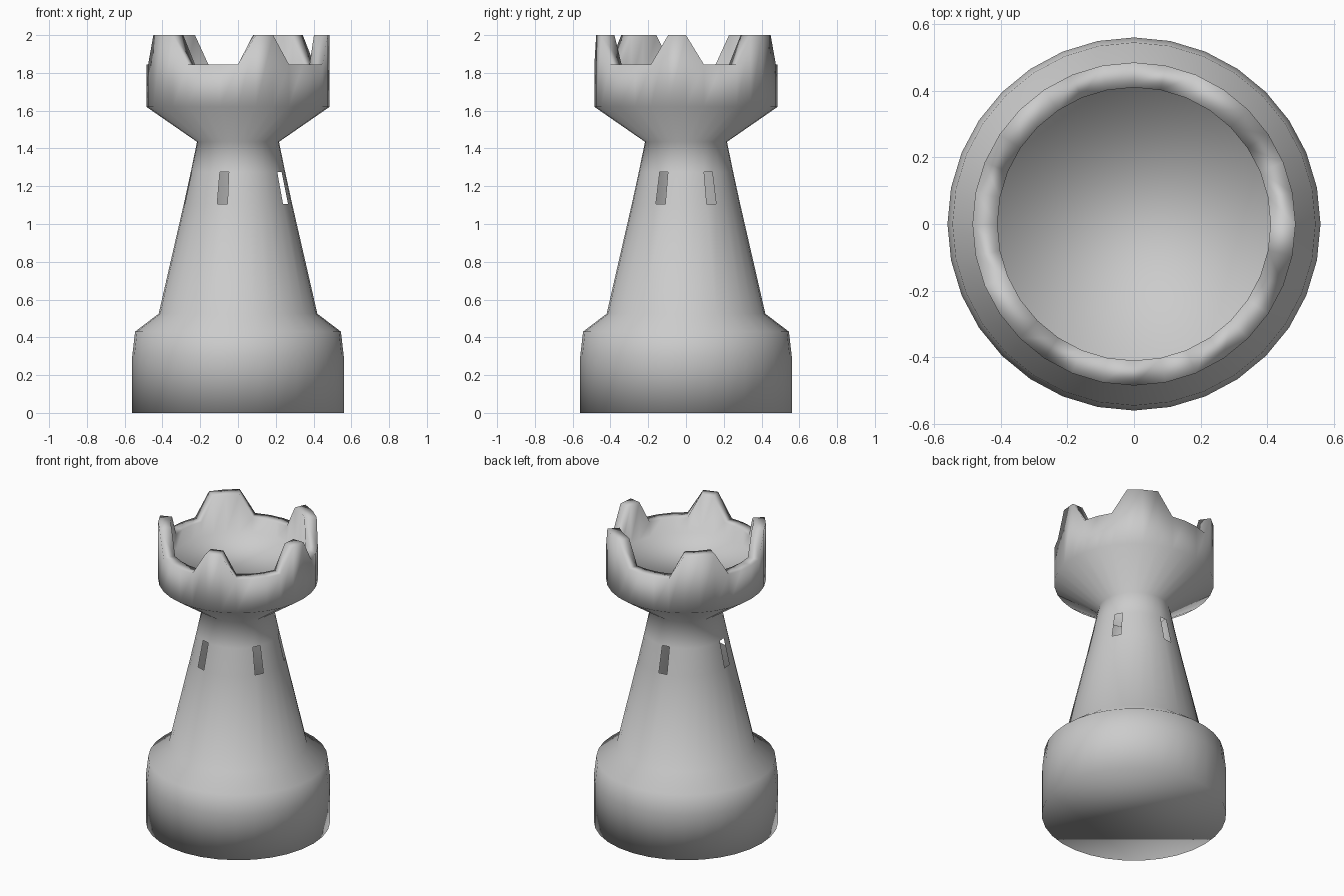
import bpy, bmesh
from math import cos, sin, tau

if "Cube" in bpy.data.objects:
    bpy.data.objects.remove(bpy.data.objects["Cube"])

SIDES = 32
# (radius, z) from foot to crown; windows sit between the 1.10 and 1.27 rings
PROFILE = [(0.56, 0), (0.56, 0.3), (0.545, 0.43), (0.42, 0.525), (0.287, 1.105),
           (0.25, 1.275), (0.217, 1.435), (0.485, 1.62)]
WINDOW_ROW = 4
WINDOWS = {2, 8, 16, 22, 29}                     # open segments
# columns raised into the five merlons
RAISED = {4, 5, 6, 11, 12, 13, 18, 19, 20, 25, 26, 31, 0}

bm = bmesh.new()


def ring(radius, height):
    return [bm.verts.new((radius * cos(tau * k / SIDES), radius * sin(tau * k / SIDES), height(k)))
            for k in range(SIDES)]


def rim_height(k):
    return 2.0 if k in RAISED else 1.845


def bridge(lower, upper, skip=()):
    for k in range(SIDES):
        if k not in skip:
            n = (k + 1) % SIDES
            bm.faces.new((lower[k], lower[n], upper[n], upper[k]))


# outer wall, battlement rim, then down the inside to the bowl floor
rings = [ring(r, lambda k, z=z: z) for r, z in PROFILE]
rings.append(ring(0.485, rim_height))
rings.append(ring(0.41, rim_height))
rings.append(ring(0.41, lambda k: 1.745))
for i in range(len(rings) - 1):
    bridge(rings[i], rings[i + 1], WINDOWS if i == WINDOW_ROW else ())

# underside and bowl floor
bm.faces.new(rings[0][::-1])
bm.faces.new(rings[-1])

for f in bm.faces:
    f.smooth = True
mesh = bpy.data.meshes.new("tower")
bm.to_mesh(mesh)
bm.free()
tower = bpy.data.objects.new("tower", mesh)
bpy.context.collection.objects.link(tower)
